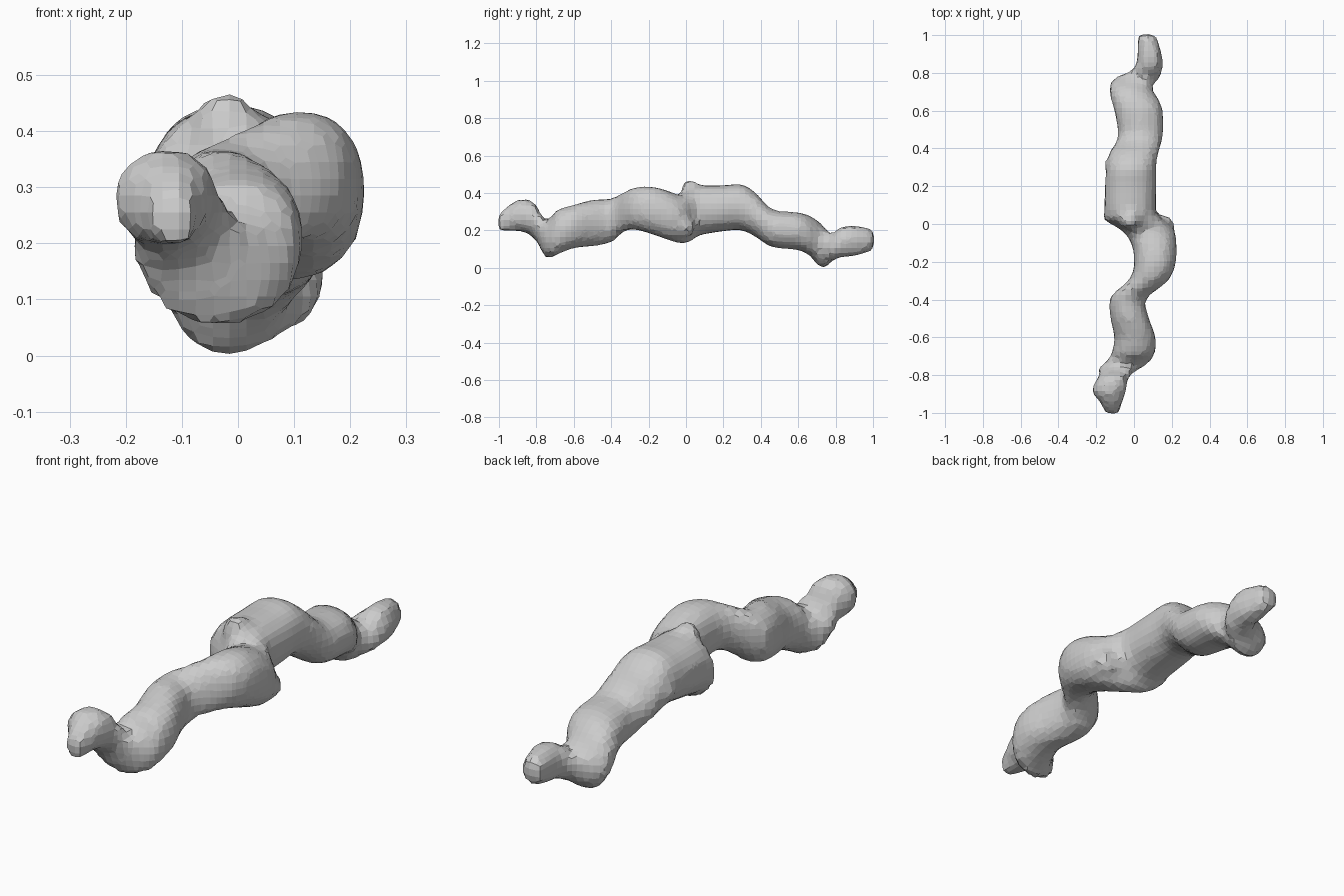
import bpy, bmesh, math
from mathutils import Matrix, Vector

if "Cube" in bpy.data.objects:
    bpy.data.objects.remove(bpy.data.objects["Cube"])

# Body stations: y, x min, x max, z min, z max
S = [
    (-1.005, -.15, -.08, .195, .285), (-.95, -.175, -.065, .195, .335),
    (-.88, -.225, -.04, .195, .368), (-.81, -.19, -.03, .165, .35),
    (-.768, -.19, .03, .08, .27), (-.735, -.15, .075, .05, .25),
    (-.69, -.12, .11, .07, .31), (-.6, -.105, .115, .105, .337),
    (-.5, -.125, .08, .115, .365), (-.4, -.13, .06, .135, .37),
    (-.35, -.09, .12, .18, .395), (-.29, -.02, .19, .205, .425),
    (-.2, 0, .223, .185, .437), (-.1, -.015, .225, .15, .415),
    (-.03, -.07, .215, .13, .39), (.02, -.158, .16, .135, .42),
    (.06, -.158, .12, .17, .44), (.2, -.155, .12, .195, .442),
    (.3, -.145, .118, .2, .447), (.38, -.13, .13, .16, .395),
    (.46, -.085, .153, .11, .312), (.6, -.105, .153, .095, .297),
    (.67, -.125, .125, .06, .275), (.73, -.13, .09, .01, .23),
    (.775, -.10, .14, .03, .175), (.82, 0, .152, .055, .215),
    (.9, .018, .147, .062, .227), (1.005, .02, .115, .095, .205),
]
SIDES = 20


def catmull(p0, p1, p2, p3, t):
    return [0.5 * (2 * b + (c - a) * t + (2 * a - 5 * b + 4 * c - d) * t * t
                   + (3 * b - a - 3 * c + d) * t ** 3)
            for a, b, c, d in zip(p0, p1, p2, p3)]


# Lumpy limb lofted through the stations
bm = bmesh.new()
rows = []
for i in range(len(S) - 1):
    quad = [S[max(0, min(len(S) - 1, i + k))] for k in (-1, 0, 1, 2)]
    rows += [catmull(*quad, t / 3) for t in range(3)]
rows.append(S[-1])
rings = []
for y, x0, x1, z0, z1 in rows:
    ring = []
    for k in range(SIDES):
        a = 2 * math.pi * k / SIDES
        c, s = math.cos(a), math.sin(a)
        ring.append(bm.verts.new((
            (x0 + x1) / 2 + (x1 - x0) / 2 * math.copysign(abs(c) ** .9, c), y,
            (z0 + z1) / 2 + (z1 - z0) / 2 * math.copysign(abs(s) ** .9, s))))
    rings.append(ring)
for a, b in zip(rings, rings[1:]):
    for k in range(SIDES):
        n = (k + 1) % SIDES
        bm.faces.new((a[k], a[n], b[n], b[k]))
bm.faces.new(rings[0])
bm.faces.new(rings[-1])

# Small bumps: side spur, top peak, low foot, left knob, neck lump
for loc, size in [((.14, 0, .22), (.08, .05, .06)),
                  ((-.02, .02, .40), (.06, .05, .078)),
                  ((-.02, .73, .055), (.085, .045, .062)),
                  ((-.10, .31, .30), (.062, .035, .06)),
                  ((-.14, -.78, .19), (.052, .05, .05))]:
    m = Matrix.Translation(Vector(loc)) @ Matrix.Diagonal((*size, 1))
    bmesh.ops.create_icosphere(bm, subdivisions=2, radius=1, matrix=m)
for v in bm.verts:  # flat sole under the foot
    v.co.z = max(v.co.z, 0)
bmesh.ops.recalc_face_normals(bm, faces=bm.faces)

me = bpy.data.meshes.new("lumpy_branch")
bm.to_mesh(me)
bm.free()
ob = bpy.data.objects.new("lumpy_branch", me)
bpy.context.collection.objects.link(ob)

# Fuse everything into one coarse faceted skin
mod = ob.modifiers.new("fuse", 'REMESH')
mod.mode = 'VOXEL'
mod.voxel_size = 0.03
mod.use_smooth_shade = False
